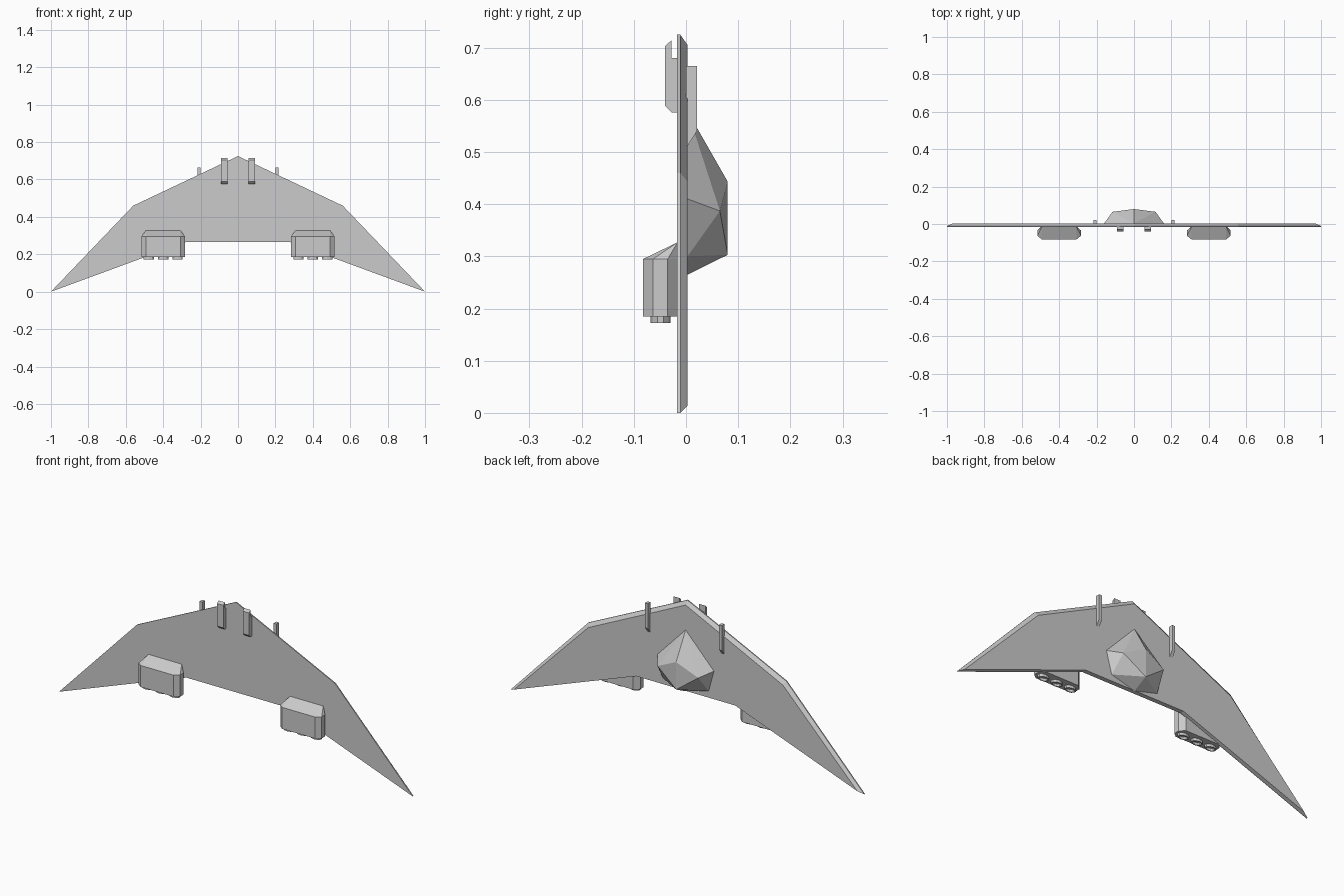
import bpy, bmesh
from math import cos, sin, pi

if "Cube" in bpy.data.objects:
    bpy.data.objects.remove(bpy.data.objects["Cube"])


def finish(name, bm, mirror=False):
    bmesh.ops.recalc_face_normals(bm, faces=bm.faces)
    me = bpy.data.meshes.new(name)
    bm.to_mesh(me)
    bm.free()
    ob = bpy.data.objects.new(name, me)
    bpy.context.collection.objects.link(ob)
    if mirror:
        ob.modifiers.new("Mirror", "MIRROR").use_axis[0] = True
    return ob


def loft(name, rings, mirror=False):
    """Join equal-length point rings with quads and cap both ends."""
    bm = bmesh.new()
    vs = [[bm.verts.new(p) for p in r] for r in rings]
    n = len(rings[0])
    for a, b in zip(vs, vs[1:]):
        for i in range(n):
            j = (i + 1) % n
            bm.faces.new((a[i], a[j], b[j], b[i]))
    bm.faces.new(vs[0])
    bm.faces.new(vs[-1])
    return finish(name, bm, mirror)


def hull(name, pts, mirror=False):
    bm = bmesh.new()
    for p in pts:
        bm.verts.new(p)
    bmesh.ops.convex_hull(bm, input=bm.verts)
    bmesh.ops.dissolve_limit(bm, angle_limit=0.02, verts=bm.verts, edges=bm.edges)
    return finish(name, bm, mirror)


def wing_ring(half, y):
    left = [(-x, z) for x, z in reversed(half) if x > 0]
    return [(x, y, z) for x, z in half + left]


# Swept wing plate: full outline in front, bevelled towards the back face
front = [(0, 0.725), (0.56, 0.46), (1.0, 0.0), (0.28, 0.265)]
back = [(0, 0.705), (0.55, 0.443), (0.97, 0.014), (0.28, 0.267)]
loft("wing", [wing_ring(front, -0.017), wing_ring(front, -0.011), wing_ring(back, 0.003)])

# Faceted cockpit canopy on the back face
side = [(0.16, 0.003, 0.41), (0.13, 0.003, 0.30), (0.115, 0.065, 0.387)]
hull("canopy", [(0, 0.003, 0.578), (0, 0.003, 0.265), (0, 0.08, 0.443), (0, 0.08, 0.303)]
     + [(s * x, y, z) for x, y, z in side for s in (1, -1)])

# Engine pods with sloped tops
octagon = [(0.307, -0.082), (0.493, -0.082), (0.517, -0.063), (0.517, -0.035),
           (0.493, -0.012), (0.307, -0.012), (0.283, -0.035), (0.283, -0.063)]
hull("engine_pod", [(x, y, z) for z in (0.185, 0.295) for x, y in octagon]
     + [(0.307, -0.016, 0.327), (0.493, -0.016, 0.327)], True)

# Three hollow nozzles under each pod
for k in (-1, 0, 1):
    rings = []
    for s, z in ((1, 0.188), (1, 0.172), (0.75, 0.172), (0.65, 0.183)):
        rings.append([(0.4 + 0.077 * k + 0.029 * s * cos((i + 0.5) * pi / 5),
                       -0.049 + 0.019 * s * sin((i + 0.5) * pi / 5), z) for i in range(10)])
    loft("engine_nozzle", rings, True)

# Blocks on the front face near the nose
block = [(-0.040, 0.588), (-0.028, 0.576), (-0.015, 0.576), (-0.015, 0.68),
         (-0.028, 0.68), (-0.028, 0.714), (-0.040, 0.703)]
loft("nose_block", [[(x, y, z) for y, z in block] for x in (0.055, 0.090)], True)

# Thin rods on the back face
rod = [(0.0, 0.507), (0.021, 0.54), (0.021, 0.665), (0.0, 0.665)]
loft("rear_rod", [[(x, y, z) for y, z in rod] for x in (0.201, 0.217)], True)
